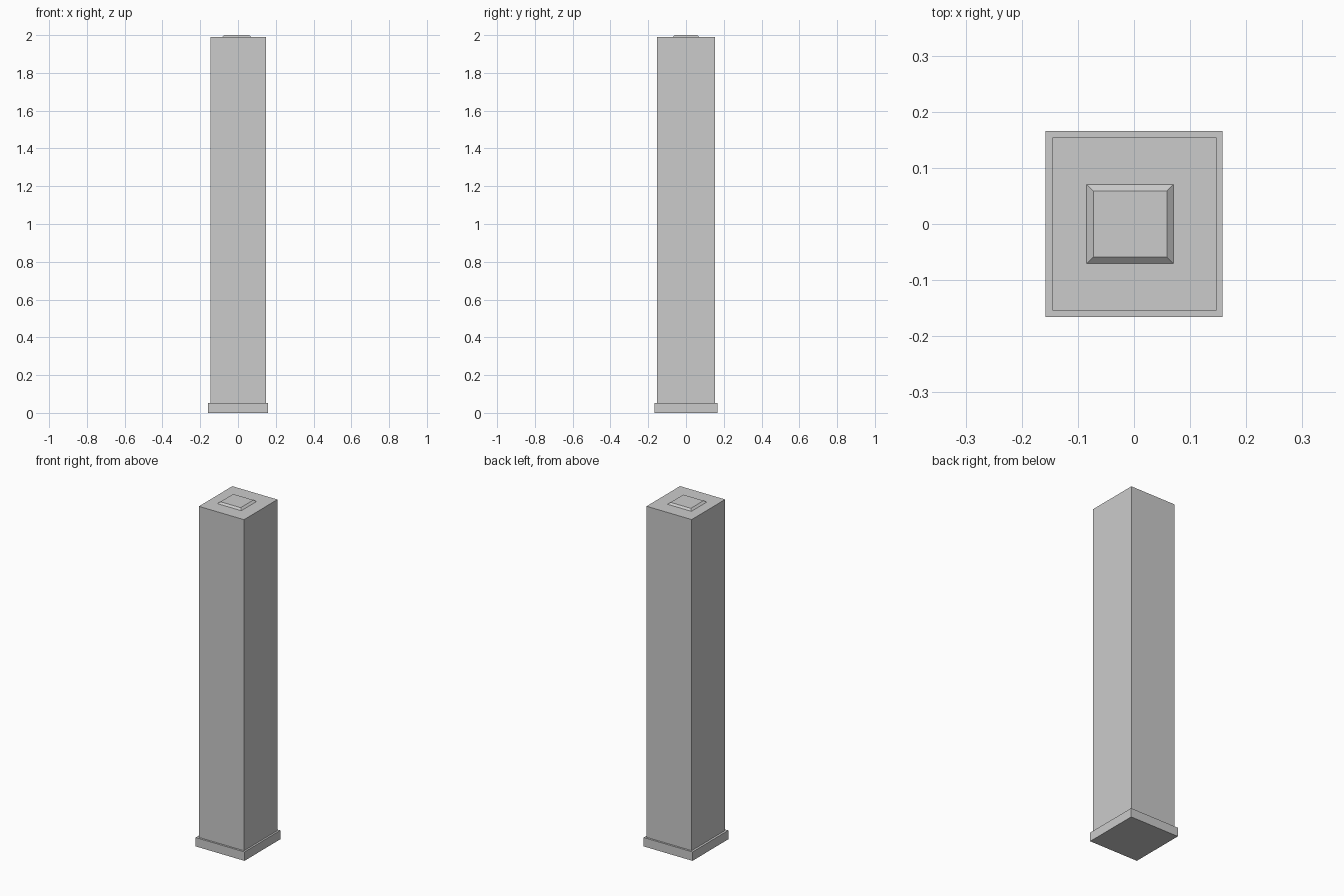
import bpy, bmesh

if "Cube" in bpy.data.objects:
    bpy.data.objects.remove(bpy.data.objects["Cube"])


def tapered_box(name, center, bottom, top, z0, z1):
    """Four-sided block; bottom and top are (width, depth)."""
    cx, cy = center
    bm = bmesh.new()
    bmesh.ops.create_cube(bm, size=1)
    for v in bm.verts:
        w, d = top if v.co.z > 0 else bottom
        v.co = (cx + v.co.x * w, cy + v.co.y * d, z1 if v.co.z > 0 else z0)
    mesh = bpy.data.meshes.new(name)
    bm.to_mesh(mesh)
    bm.free()
    obj = bpy.data.objects.new(name, mesh)
    bpy.context.collection.objects.link(obj)
    return obj


# Low plinth under the column
tapered_box("base_plinth", (0, 0), (0.316, 0.331), (0.316, 0.331), 0, 0.052)

# Tall rectangular shaft
tapered_box("shaft", (0.001, 0), (0.292, 0.309), (0.292, 0.309), 0.052, 1.99)

# Small sloped cap, slightly off-centre
tapered_box("top_cap", (-0.007, 0), (0.155, 0.141), (0.131, 0.118), 1.99, 2.0)
